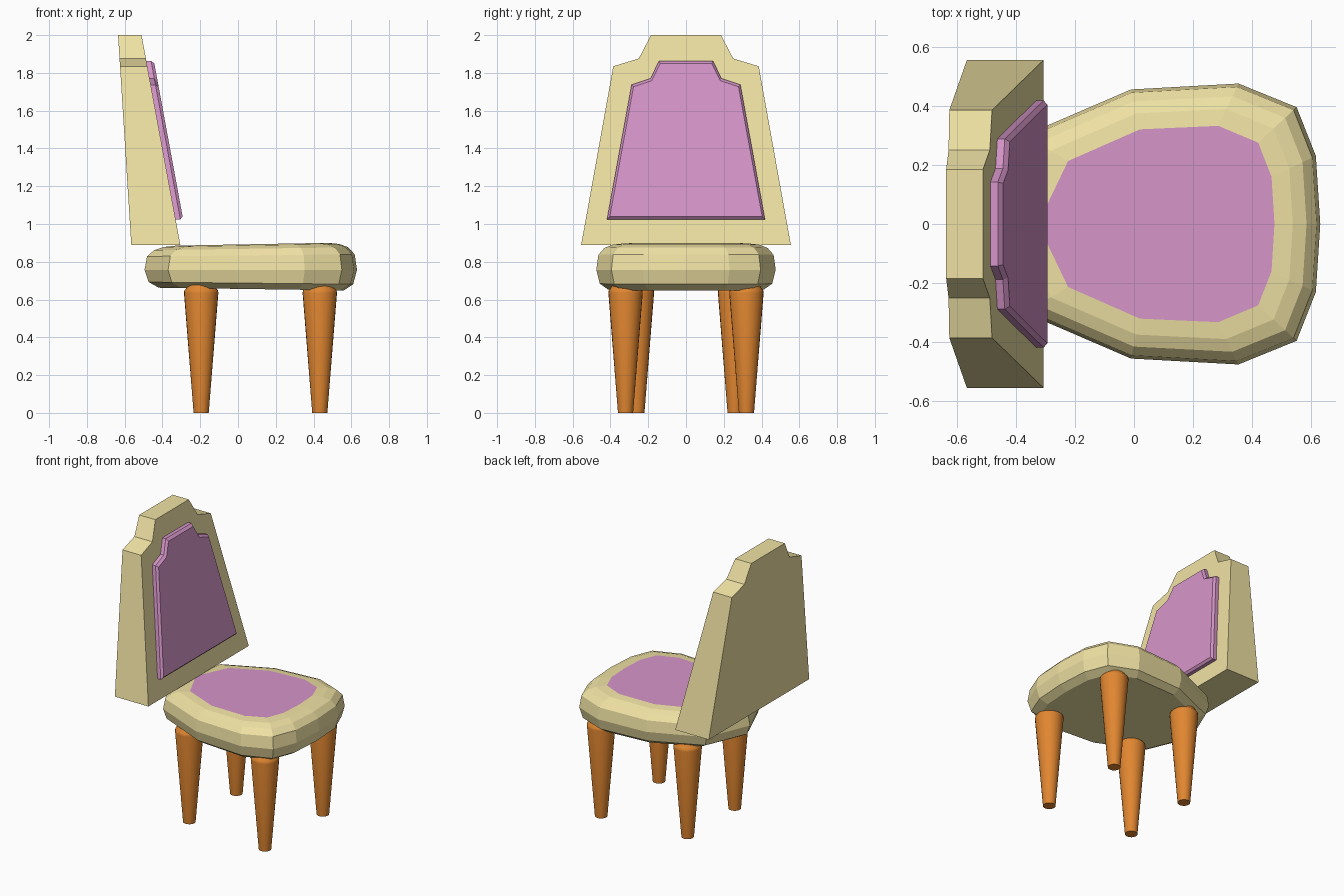
import bpy, math

if "Cube" in bpy.data.objects:
    bpy.data.objects.remove(bpy.data.objects["Cube"])


def material(name, rgb):
    m = bpy.data.materials.new(name)
    m.diffuse_color = (*rgb, 1)
    m.use_nodes = True
    m.node_tree.nodes["Principled BSDF"].inputs["Base Color"].default_value = m.diffuse_color
    return m


CREAM = material("cream", (0.87, 0.76, 0.37))
PINK = material("pink", (0.67, 0.30, 0.58))
ORANGE = material("orange", (0.75, 0.24, 0.03))


def loft(name, rings, mats):
    """Closed skin through equal-length rings with flat end caps."""
    n = len(rings[0])
    verts = [p for ring in rings for p in ring]
    faces = [(r * n + i, r * n + (i + 1) % n, (r + 1) * n + (i + 1) % n, (r + 1) * n + i)
             for r in range(len(rings) - 1) for i in range(n)]
    faces.append(tuple(reversed(range(n))))
    faces.append(tuple(range(len(verts) - n, len(verts))))
    me = bpy.data.meshes.new(name)
    me.from_pydata(verts, [], faces)
    for m in mats:
        me.materials.append(m)
    me.polygons[len(faces) - 1].material_index = len(mats) - 1  # last cap
    ob = bpy.data.objects.new(name, me)
    bpy.context.collection.objects.link(ob)
    return ob


# Seat: rings blended between the pink inset (t=0) and the widest outline (t=1)
OUTER = [(.63, 0), (.615, .23), (.55, .395), (.353, .475), (-.01, .455), (-.37, .30), (-.495, 0)]
INNER = [(.475, 0), (.465, .16), (.42, .275), (.285, .332), (.02, .32), (-.223, .213), (-.325, 0)]


def seat_ring(t, z):
    half = [(a + (c - a) * t, b + (d - b) * t) for (a, b), (c, d) in zip(INNER, OUTER)]
    full = half + [(x, -y) for x, y in half[-2:0:-1]]
    # thickness shrinks slightly towards the back
    return [(x, y, .76 + (z - .76) * (.94 + .13 * x)) for x, y in full]


SEAT_PROFILE = [(.55, .65), (.87, .683), (1, .757), (.92, .838), (.70, .875), (.40, .893), (0, .90)]
loft("seat", [seat_ring(t, z) for t, z in SEAT_PROFILE], [CREAM, PINK])


# Backrest: stepped outline between two sloping planes
def mirrored(half):
    return half + [(-y, z) for y, z in reversed(half)]


def front_x(z):
    return -.305 - .1847 * (z - .887)


def back_x(z):
    return -.565 - .063 * (z - .89)


outline = mirrored([(.555, .889), (.385, 1.835), (.25, 1.876), (.185, 2.0)])
loft("backrest", [[(back_x(z), y, z) for y, z in outline],
                  [(front_x(z), y, z) for y, z in outline]], [CREAM])

# Back cushion: raised panel with a small bevelled edge
panel = mirrored([(.418, 1.025), (.288, 1.737), (.188, 1.771), (.142, 1.864)])
rings = []
for scale, lift in [(1, -.01), (1, .025), (.965, .040)]:
    ring = [(y * scale, 1.43 + (z - 1.43) * scale) for y, z in panel]
    rings.append([(front_x(z) + lift, y, z) for y, z in ring])
loft("back_cushion", rings, [PINK])

# Legs: tapered, rounded at the top
LEG_PROFILE = [(.040, 0), (.091, .635), (.089, .649), (.080, .659), (.07, .68)]
for name, cx, cy in [("front_leg", .433, .32), ("back_leg", -.195, .26)]:
    for side, s in [("left", -1), ("right", 1)]:
        leg = loft(f"{name}_{side}", [[(cx + r * math.cos(a), s * cy + r * math.sin(a), z)
                                       for a in [k * math.tau / 24 for k in range(24)]]
                                      for r, z in LEG_PROFILE], [ORANGE])
        bpy.ops.object.select_all(action='DESELECT')
        leg.select_set(True)
        bpy.context.view_layer.objects.active = leg
        bpy.ops.object.shade_smooth_by_angle(angle=math.radians(50))
